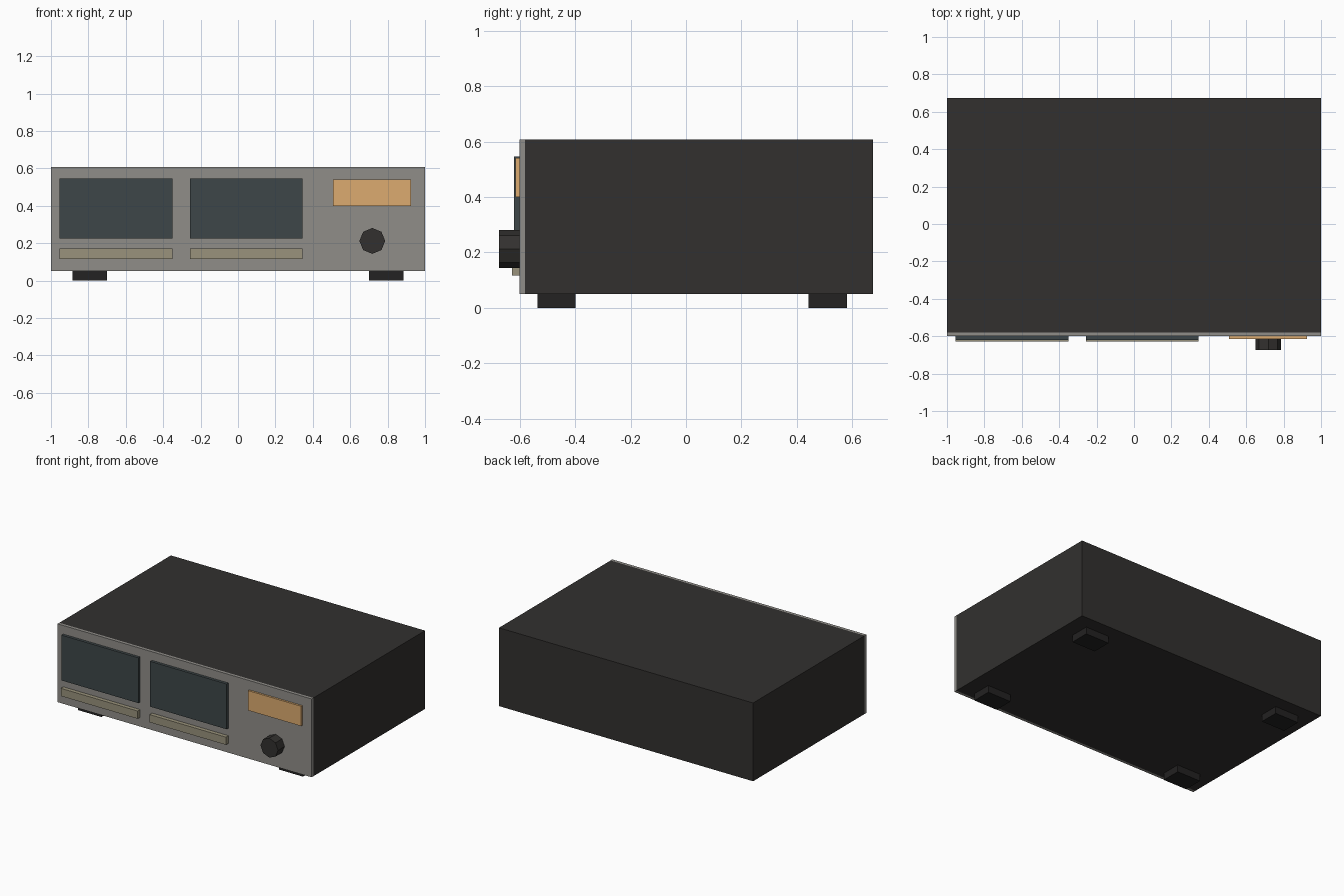
import bpy, math

if "Cube" in bpy.data.objects:
    bpy.data.objects.remove(bpy.data.objects["Cube"])


def material(name, rgb):
    m = bpy.data.materials.new(name)
    m.diffuse_color = (*rgb, 1)
    m.use_nodes = True
    m.node_tree.nodes["Principled BSDF"].inputs["Base Color"].default_value = m.diffuse_color
    return m


BLACK = material("black_case", (0.032, 0.030, 0.028))
RUBBER = material("rubber", (0.017, 0.016, 0.016))
METAL = material("panel_metal", (0.28, 0.27, 0.25))
GLASS = material("dark_glass", (0.048, 0.062, 0.066))
BRASS = material("dull_brass", (0.32, 0.29, 0.20))
AMBER = material("amber", (0.72, 0.41, 0.16))


def box(name, x, y, z, mat):
    """Box from (min, max) pairs on each axis."""
    bpy.ops.mesh.primitive_cube_add(size=1, location=[sum(r) / 2 for r in (x, y, z)])
    ob = bpy.context.object
    ob.name = name
    ob.scale = [r[1] - r[0] for r in (x, y, z)]
    bpy.ops.object.transform_apply(location=False, rotation=False, scale=True)
    ob.data.materials.append(mat)
    return ob


FRONT = -0.60   # face of the front panel

# Case and front panel
box("case", (-1, 1), (-0.58, 0.674), (0.05, 0.607), BLACK)
box("front_panel", (-1, 1), (FRONT, -0.58), (0.05, 0.607), METAL)

# Two windows, each with a strip below
for side, x in (("left", (-0.955, -0.35)), ("right", (-0.257, 0.345))):
    box(side + "_window", x, (-0.62, FRONT), (0.224, 0.546), GLASS)
    box(side + "_strip", x, (-0.628, FRONT), (0.116, 0.171), BRASS)

# Amber display
box("display", (0.508, 0.926), (-0.614, FRONT), (0.40, 0.541), AMBER)

# Eight-sided knob
bpy.ops.mesh.primitive_cylinder_add(vertices=8, radius=0.069, depth=0.074,
                                    location=(0.718, FRONT - 0.037, 0.212),
                                    rotation=(math.pi / 2, 0, 0))
knob = bpy.context.object
knob.name = "knob"
knob.data.materials.append(BLACK)

# Four feet
for side, x in (("left", (-0.886, -0.70)), ("right", (0.70, 0.886))):
    for end, y in (("front", (-0.536, -0.398)), ("back", (0.442, 0.58))):
        box(f"{end}_{side}_foot", x, y, (0, 0.05), RUBBER)
